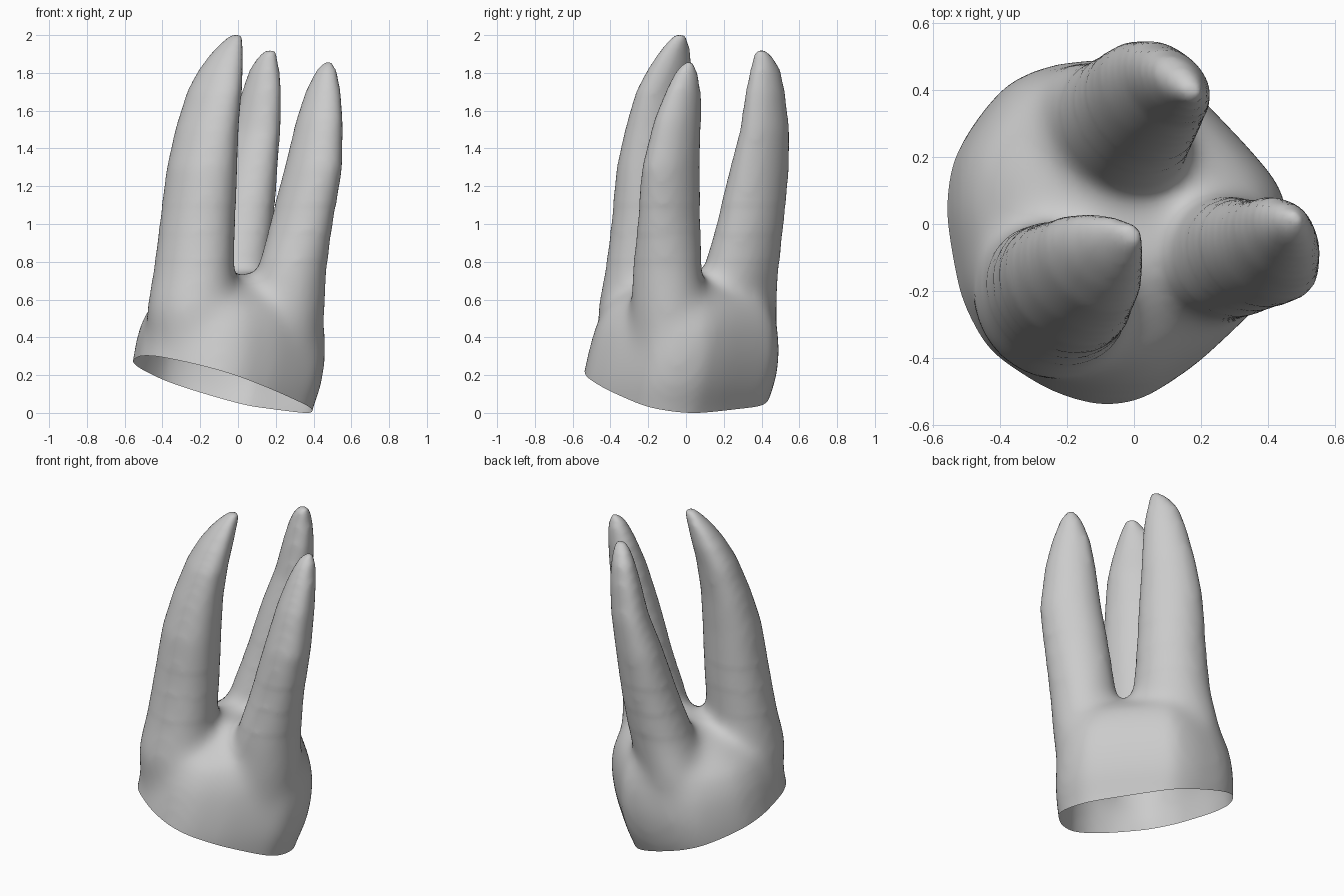
import bpy
import bmesh
from math import cos, sin, pi
from mathutils import Vector

default_cube = bpy.data.objects.get("Cube")
if default_cube:
    bpy.data.objects.remove(default_cube, do_unlink=True)

SIDES = 24
FLAT_DIRECTION = -pi / 4  # every root is broadest along this heading


def loft(bm, rings):
    """Skin a closed, capped tube through a list of point rings."""
    loops = [[bm.verts.new(point) for point in ring] for ring in rings]
    for lower, upper in zip(loops, loops[1:]):
        count = len(lower)
        for i in range(count):
            j = (i + 1) % count
            bm.faces.new((lower[i], lower[j], upper[j], upper[i]))
    bm.faces.new(list(reversed(loops[0])))
    bm.faces.new(loops[-1])


def ellipse(z, centre_x, centre_y, broad, thin):
    """Ring of points around a root axis, turned to the flat direction."""
    ring = []
    for i in range(SIDES):
        angle = 2 * pi * i / SIDES
        p, q = broad * cos(angle), thin * sin(angle)
        x = centre_x + p * cos(FLAT_DIRECTION) - q * sin(FLAT_DIRECTION)
        y = centre_y + p * sin(FLAT_DIRECTION) + q * cos(FLAT_DIRECTION)
        ring.append(Vector((x, y, z)))
    return ring


def fitted_outline(outline, z, left, right, front, back):
    """Fit the trunk outline to the given extents at one height."""
    xs, ys = [p[0] for p in outline], [p[1] for p in outline]
    width, depth = max(xs) - min(xs), max(ys) - min(ys)
    return [Vector((left + (x - min(xs)) / width * (right - left),
                    front + (y - min(ys)) / depth * (back - front), z))
            for x, y in outline]


def soften(bm, verts, rounds):
    """Relax vertices towards their neighbours."""
    for _ in range(rounds):
        bmesh.ops.smooth_vert(bm, verts=verts, factor=.5, use_axis_x=True,
                              use_axis_y=True, use_axis_z=True)


# Root sections: height, centre x, centre y, broad radius, thin radius
front_root = [
    (.25, -.24, -.23, .23, .21), (.55, -.25, -.235, .25, .225),
    (.75, -.235, -.215, .235, .2), (1, -.215, -.195, .22, .185),
    (1.3, -.19, -.18, .21, .165), (1.5, -.165, -.155, .195, .14),
    (1.7, -.125, -.12, .175, .115), (1.82, -.09, -.085, .14, .095),
    (1.91, -.055, -.06, .1, .07), (1.98, -.02, -.035, .06, .045),
    (2.01, 0, -.03, .03, .025)]
back_root = [
    (.25, -.09, .25, .25, .18), (.55, -.08, .255, .265, .19),
    (.75, -.035, .29, .225, .185), (1, .01, .34, .2, .16),
    (1.3, .055, .39, .18, .13), (1.5, .095, .417, .155, .105),
    (1.7, .125, .42, .125, .085), (1.82, .14, .42, .095, .065),
    (1.88, .155, .41, .065, .05), (1.925, .175, .395, .035, .03)]
side_root = [
    (.25, .25, -.1, .17, .19), (.55, .27, -.1, .19, .2),
    (.75, .285, -.1, .193, .185), (1, .335, -.09, .188, .15),
    (1.3, .4, -.08, .176, .13), (1.55, .432, -.045, .145, .105),
    (1.7, .45, -.015, .11, .08), (1.79, .465, .0, .075, .06),
    (1.84, .472, .01, .05, .04), (1.86, .48, .015, .03, .025)]

# Trunk outline, counterclockwise, and its extents at each height
trunk_outline = [
    (.46, -.05), (.44, .09), (.34, .21), (.225, .33), (.1, .46), (-.05, .48),
    (-.25, .46), (-.37, .41), (-.46, .3), (-.53, .18), (-.55, .03),
    (-.51, -.22), (-.43, -.37), (-.25, -.48), (-.1, -.52), (.03, -.5),
    (.2, -.39), (.32, -.28), (.43, -.17)]
trunk_levels = [
    (-.2, -.58, .36, -.57, .36), (0, -.58, .395, -.565, .415),
    (.15, -.58, .45, -.56, .475), (.3, -.56, .47, -.53, .5),
    (.45, -.53, .465, -.49, .49), (.57, -.47, .41, -.43, .45),
    (.66, -.34, .3, -.29, .33), (.73, -.15, .17, -.13, .16)]

# Overlapping solids for the trunk and the three roots
bm = bmesh.new()
loft(bm, [fitted_outline(trunk_outline, *level) for level in trunk_levels])
for root in (front_root, back_root, side_root):
    loft(bm, [ellipse(*section) for section in root])
bmesh.ops.recalc_face_normals(bm, faces=bm.faces)
mesh = bpy.data.meshes.new("rooted_body")
bm.to_mesh(mesh)
bm.free()
body = bpy.data.objects.new("rooted_body", mesh)
bpy.context.collection.objects.link(body)

# Fuse the solids into one skin
fuse = body.modifiers.new("fuse", "REMESH")
fuse.mode = "VOXEL"
fuse.voxel_size = .02
depsgraph = bpy.context.evaluated_depsgraph_get()
skin = bpy.data.meshes.new_from_object(body.evaluated_get(depsgraph))
body.modifiers.clear()

# Soften everything lightly, then blend the roots into the trunk in stages
bm = bmesh.new()
bm.from_mesh(skin)
soften(bm, bm.verts[:], 9)
for ceiling in (1.1, .95, .8):
    soften(bm, [v for v in bm.verts if v.co.z < ceiling], 10)

# Cut the base open along a slanted plane
bmesh.ops.bisect_plane(
    bm, geom=bm.verts[:] + bm.edges[:] + bm.faces[:],
    plane_co=(0, 0, .115), plane_no=(.3, .15, 1), clear_inner=True)
bm.to_mesh(skin)
bm.free()
body.data = skin

# Single plain grey finish
grey = bpy.data.materials.new("plain_grey")
grey.use_nodes = True
colour = (.6, .6, .6, 1)
grey.diffuse_color = colour
grey.node_tree.nodes["Principled BSDF"].inputs["Base Color"].default_value = colour
skin.materials.clear()
skin.materials.append(grey)

bpy.ops.object.select_all(action="DESELECT")
body.select_set(True)
bpy.context.view_layer.objects.active = body
bpy.ops.object.shade_smooth_by_angle(angle=pi / 4)
